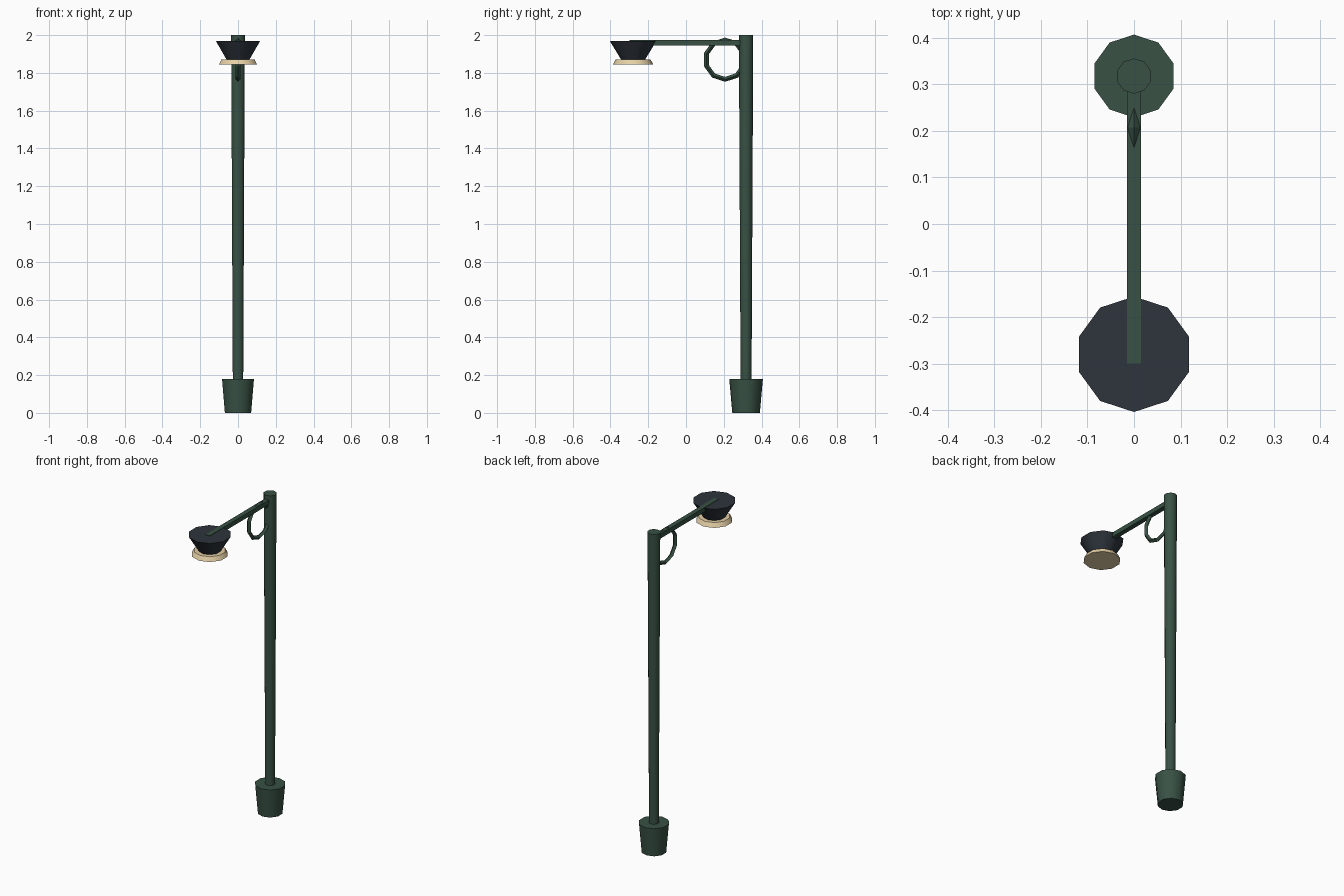
import bpy, math
from mathutils import Matrix

if "Cube" in bpy.data.objects:
    bpy.data.objects.remove(bpy.data.objects["Cube"])


def material(name, rgb):
    m = bpy.data.materials.new(name)
    m.use_nodes = True
    m.diffuse_color = (*rgb, 1)
    m.node_tree.nodes["Principled BSDF"].inputs["Base Color"].default_value = (*rgb, 1)
    return m


GREEN = material("dark green paint", (0.04, 0.083, 0.058))
SLATE = material("dark slate", (0.027, 0.035, 0.045))
CREAM = material("warm cream glass", (0.78, 0.63, 0.38))

SIDES = 10
POST_Y, LAMP_Y = 0.318, -0.28


def finish(name, mat, smooth=True):
    ob = bpy.context.object
    ob.name = ob.data.name = name
    ob.data.materials.append(mat)
    if smooth:
        bpy.ops.object.shade_smooth_by_angle(angle=math.radians(40))
    return ob


def frustum(name, mat, y, z0, z1, r0, r1):
    """Ten-sided tapered cylinder with a corner towards +y."""
    bpy.ops.mesh.primitive_cone_add(vertices=SIDES, radius1=r0, radius2=r1,
                                    depth=z1 - z0, location=(0, y, (z0 + z1) / 2))
    return finish(name, mat)


# Post and its footing
frustum("base", GREEN, POST_Y, 0, 0.18, 0.073, 0.089)
frustum("post", GREEN, POST_Y, 0.17, 2.0, 0.029, 0.038)

# Horizontal arm from the post to the lamp
bpy.ops.mesh.primitive_cube_add(size=1, location=(0, 0, 1.959))
arm = finish("arm", GREEN, smooth=False)
arm.data.transform(Matrix.Diagonal((0.03, 0.6, 0.028, 1)))

# Ring bracket with a diamond cross-section, tucked between arm and post
bpy.ops.mesh.primitive_torus_add(major_segments=SIDES, minor_segments=4,
                                 major_radius=0.104, minor_radius=0.013)
ring = finish("ring_bracket", GREEN, smooth=False)
ring.data.transform(Matrix.Translation((0, 0.207, 1.87))
                    @ Matrix.Rotation(math.pi / 2, 4, "Y"))

# Lamp head: flared shade above a shallow lens
frustum("lamp_shade", SLATE, LAMP_Y, 1.868, 1.97, 0.062, 0.124)
frustum("lamp_lens", CREAM, LAMP_Y, 1.845, 1.872, 0.106, 0.092)
